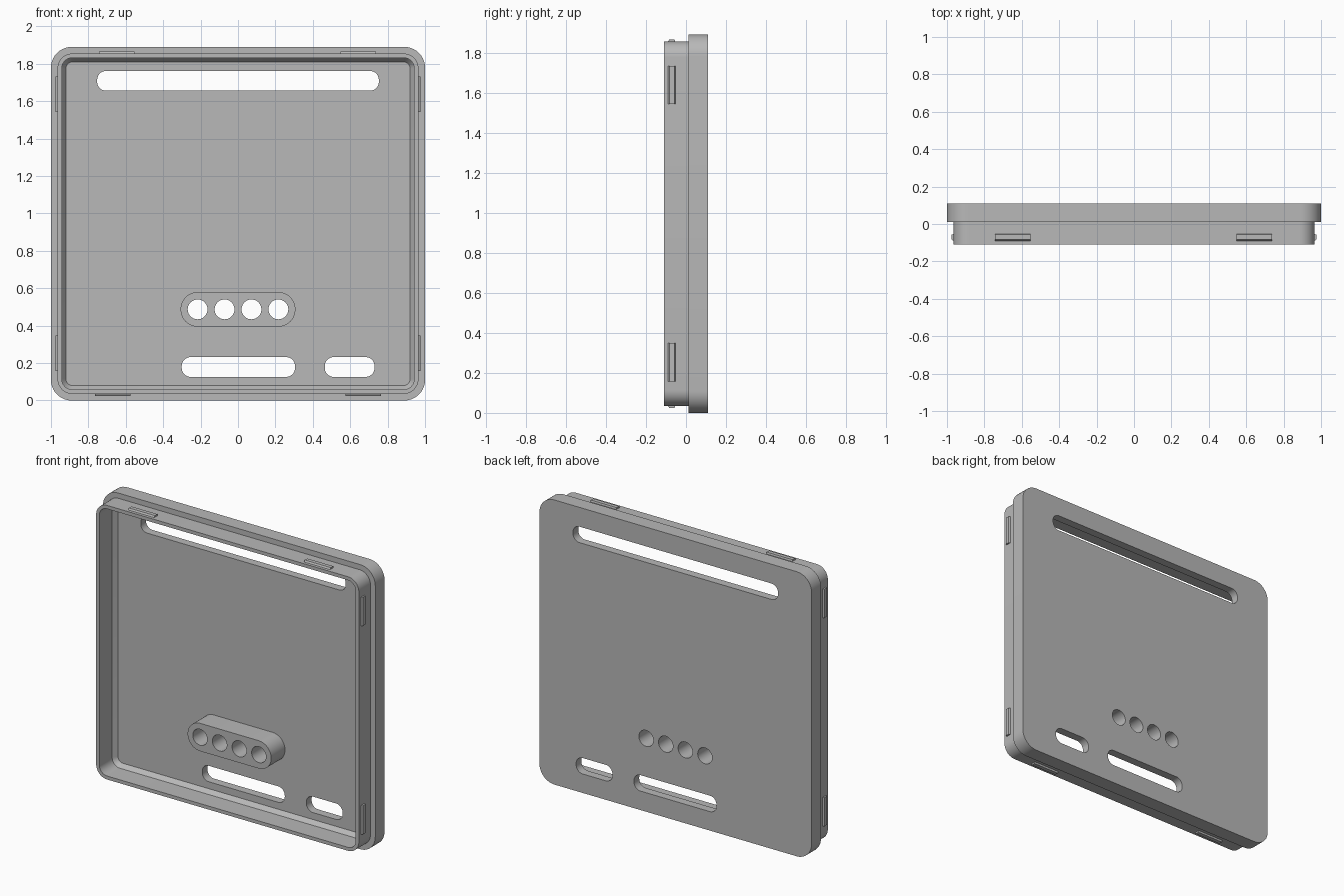
import bpy, bmesh, math

cube = bpy.data.objects.get("Cube")
if cube:
    bpy.data.objects.remove(cube, do_unlink=True)

grey = bpy.data.materials.new("plain grey")
grey.use_nodes = True
COLOUR = (0.48, 0.48, 0.48, 1)
grey.diffuse_color = COLOUR
grey.node_tree.nodes["Principled BSDF"].inputs["Base Color"].default_value = COLOUR

MID = 0.945     # height of the panel centre


def outline(cx, cz, hw, hh, r, y, seg=10):
    """Rounded rectangle in the xz plane at depth y."""
    pts = []
    for i, (sx, sz) in enumerate([(1, 1), (-1, 1), (-1, -1), (1, -1)]):
        for k in range(seg + 1):
            a = math.pi / 2 * (i + k / seg)
            pts.append((cx + sx * (hw - r) + r * math.cos(a), y,
                        cz + sz * (hh - r) + r * math.sin(a)))
    return pts


def loft(name, rings):
    """Closed solid through a list of matching rings."""
    bm = bmesh.new()
    loops = [[bm.verts.new(p) for p in ring] for ring in rings]
    n = len(loops[0])
    for a, b in zip(loops, loops[1:]):
        for i in range(n):
            j = (i + 1) % n
            bm.faces.new((a[i], a[j], b[j], b[i]))
    bm.faces.new(loops[0])
    bm.faces.new(loops[-1])
    bmesh.ops.recalc_face_normals(bm, faces=bm.faces)
    mesh = bpy.data.meshes.new(name)
    bm.to_mesh(mesh)
    bm.free()
    obj = bpy.data.objects.new(name, mesh)
    bpy.context.collection.objects.link(obj)
    mesh.materials.append(grey)
    return obj


def prism(name, cx, cz, hw, hh, r, y0, y1):
    return loft(name, [outline(cx, cz, hw, hh, r, y) for y in (y0, y1)])


def activate(obj):
    bpy.ops.object.select_all(action='DESELECT')
    obj.select_set(True)
    bpy.context.view_layer.objects.active = obj


def cut(obj, cutters):
    activate(obj)
    for c in cutters:
        mod = obj.modifiers.new("opening", 'BOOLEAN')
        mod.operation = 'DIFFERENCE'
        mod.solver = 'EXACT'
        mod.object = c
        bpy.ops.object.modifier_apply(modifier=mod.name)


# Panel: stepped tray, from the back face round the rim to the chamfered floor
BACK, STEP, FRONT, FLOOR = 0.11, 0.012, -0.11, 0.055
panel = loft("panel", [outline(0, MID, 1 - inset, MID - inset, r, y) for inset, r, y in [
    (0, 0.11, BACK), (0, 0.11, STEP), (0.035, 0.08, STEP), (0.035, 0.08, FRONT),
    (0.058, 0.057, FRONT), (0.058, 0.057, FLOOR - 0.03), (0.08, 0.035, FLOOR)]])

# Raised button block on the floor
BUTTON_Z = 0.487
block = prism("button_block", 0, BUTTON_Z, 0.307, 0.0925, 0.092, -0.09, FLOOR + 0.01)

# Openings
slots = [prism("slot_cutter", cx, cz, hw, 0.053, 0.048, -0.05, 0.2)
         for cx, cz, hw in [(0, 1.709, 0.753), (0.002, 0.179, 0.303), (0.597, 0.179, 0.133)]]
holes = [prism("hole_cutter", 0.144 * (i - 1.5), BUTTON_Z, 0.053, 0.053, 0.0529, -0.2, 0.2)
         for i in range(4)]
cut(panel, slots + holes)
cut(block, holes)
for c in slots + holes:
    bpy.data.objects.remove(c, do_unlink=True)


# Snap clips: bevelled ridges around the rim
def clip(name, side, along, wall):
    """side: direction of the ridge; along: centre on the edge; wall: rim position."""
    rings = []
    for end in (-0.095, 0.095):
        ring = []
        for y, out in [(-0.093, -0.005), (-0.083, 0.011), (-0.057, 0.011), (-0.052, -0.005)]:
            t, w = along + end, wall + out
            ring.append({"left": (w, y, t), "right": (-w, y, t),
                         "top": (t, y, MID + w), "bottom": (t, y, MID - w)}[side])
        rings.append(ring)
    return loft(name, rings)


parts = [panel, block]
for side, spots, wall in [("left", (0.253, 1.637), 0.965), ("right", (0.253, 1.637), 0.965),
                          ("top", (-0.648, 0.644), 0.91), ("bottom", (-0.67, 0.67), 0.91)]:
    for i, along in enumerate(spots):
        parts.append(clip(f"{side}_clip_{i + 1}", side, along, wall))

# Smooth rounded corners, crisp edges
for obj in parts:
    activate(obj)
    bpy.ops.object.shade_smooth_by_angle(angle=math.radians(25))
